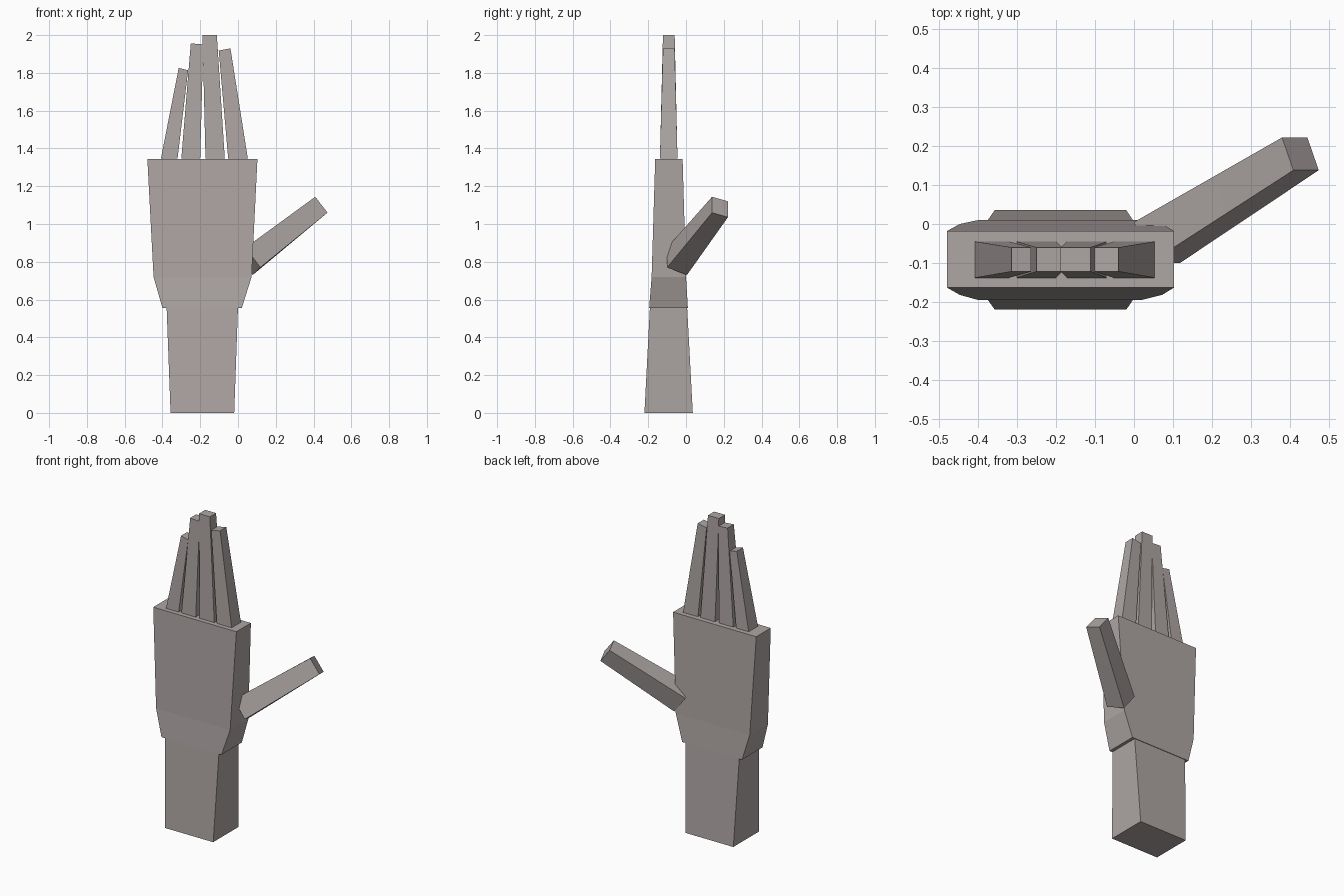
import bpy, bmesh
from mathutils import Vector

if "Cube" in bpy.data.objects:
    bpy.data.objects.remove(bpy.data.objects["Cube"])

skin = bpy.data.materials.new("skin")
skin.diffuse_color = (0.42, 0.38, 0.37, 1)
skin.use_nodes = True
skin.node_tree.nodes["Principled BSDF"].inputs["Base Color"].default_value = skin.diffuse_color


def loft(name, rings):
    """Closed flat-faced tube through four-cornered rings."""
    bm = bmesh.new()
    loops = [[bm.verts.new(p) for p in ring] for ring in rings]
    for a, b in zip(loops, loops[1:]):
        for i in range(4):
            j = (i + 1) % 4
            bm.faces.new((a[i], a[j], b[j], b[i]))
    bm.faces.new(loops[0])
    bm.faces.new(loops[-1])
    bmesh.ops.recalc_face_normals(bm, faces=bm.faces)
    mesh = bpy.data.meshes.new(name)
    bm.to_mesh(mesh)
    bm.free()
    mesh.materials.append(skin)
    obj = bpy.data.objects.new(name, mesh)
    bpy.context.collection.objects.link(obj)
    return obj


def rect(x0, x1, y0, y1, z0, z1=None):
    """Rectangle ring; z0 on the left side, z1 on the right."""
    z1 = z0 if z1 is None else z1
    return [Vector(p) for p in ((x0, y0, z0), (x1, y0, z1), (x1, y1, z1), (x0, y1, z0))]


def segmented(name, base, tip, joints):
    """Straight taper from base to tip with knuckle rings between."""
    steps = [0, *joints, 1]
    return loft(name, [[p.lerp(q, t) for p, q in zip(base, tip)] for t in steps])


# Forearm
loft("forearm", [rect(-0.357, -0.02, -0.22, 0.036, 0),
                 rect(-0.378, 0.0, -0.191, 0.006, 0.56)])

# Palm with narrowed wrist
loft("palm", [rect(-0.40, 0.02, -0.195, 0.01, 0.555),
              rect(-0.447, 0.072, -0.182, 0.0, 0.72),
              rect(-0.48, 0.103, -0.163, -0.018, 1.345)])

# Fingers: base x range, tip x range, tip heights left and right
fingers = {
    "little_finger": (-0.408, -0.32, -0.314, -0.264, 1.826, 1.814),
    "ring_finger": (-0.30, -0.20, -0.25, -0.184, 1.956, 1.951),
    "middle_finger": (-0.172, -0.07, -0.188, -0.112, 2.0, 2.0),
    "index_finger": (-0.052, 0.052, -0.102, -0.04, 1.918, 1.93),
}
for name, (b0, b1, t0, t1, zl, zr) in fingers.items():
    segmented(name, rect(b0, b1, -0.138, -0.045, 1.347),
              rect(t0, t1, -0.122, -0.06, zl, zr), (0.42, 0.75))

# Thumb, reaching out and back from the side of the palm
thumb_base = [Vector(p) for p in ((0.0, 0.005, 0.835), (0.078, 0.005, 0.73),
                                  (0.118, -0.1, 0.77), (0.04, -0.1, 0.875))]
thumb_tip = [Vector(p) for p in ((0.38, 0.222, 1.12), (0.445, 0.222, 1.036),
                                 (0.474, 0.138, 1.06), (0.409, 0.138, 1.144))]
segmented("thumb", thumb_base, thumb_tip, (0.54,))
